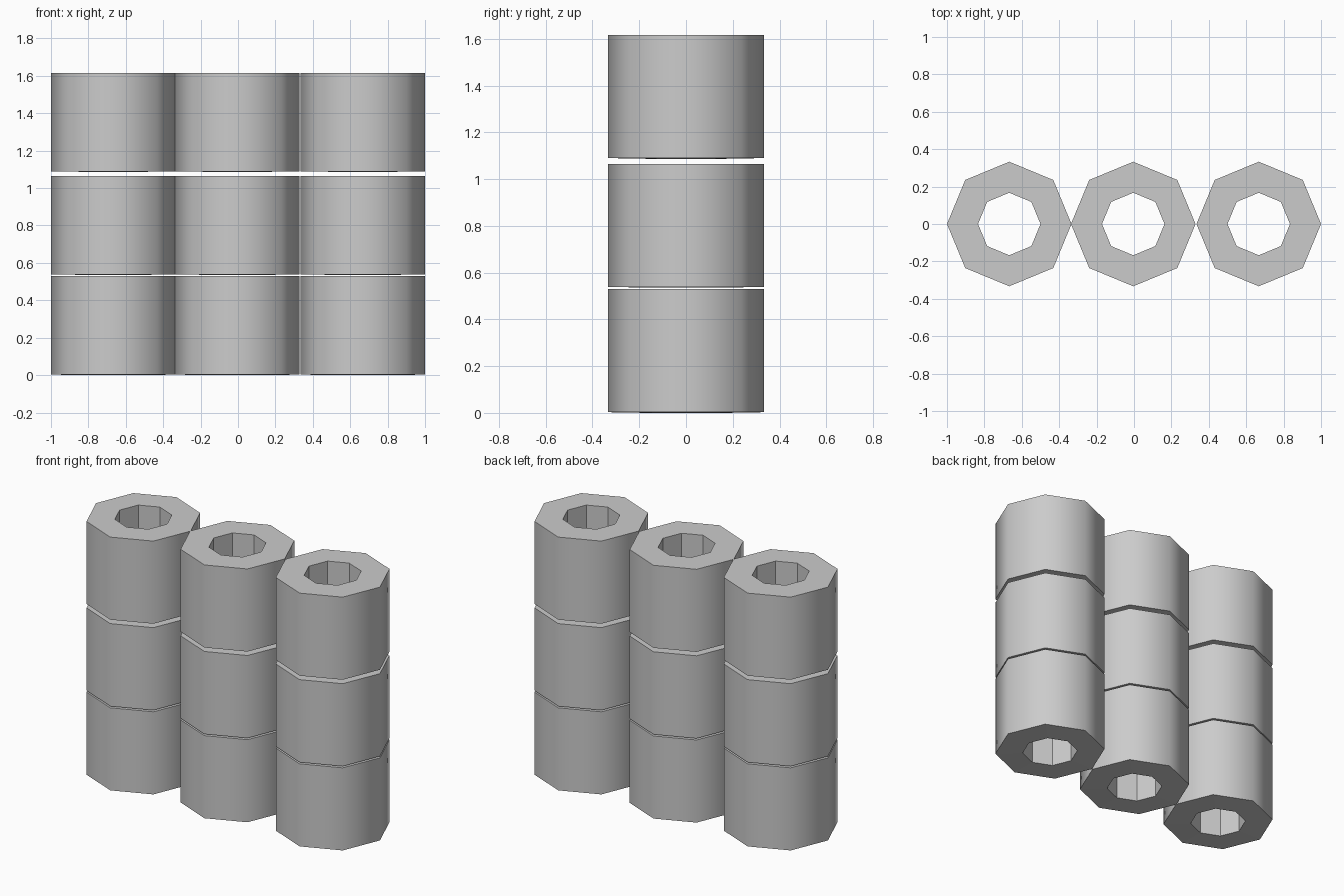
import bpy, bmesh
from math import cos, sin, tau

old = bpy.data.objects.get("Cube")
if old:
    bpy.data.objects.remove(old, do_unlink=True)

SIDES = 8
OUTER, INNER = 0.333, 0.167
HEIGHT, LIP = 0.529, 0.003
COLUMNS = {"right": -0.667, "middle": -0.004, "left": 0.667}
TIERS = {"bottom": 0.0, "centre": 0.536, "top": 1.087}

grey = bpy.data.materials.new("plain grey")
grey.use_nodes = True
colour = (0.6, 0.6, 0.6, 1)
grey.diffuse_color = colour
grey.node_tree.nodes["Principled BSDF"].inputs["Base Color"].default_value = colour


def ring_mesh():
    """Octagonal tube: smooth outer wall, flat bore and flat ends."""
    bm = bmesh.new()
    # Profile runs up the outside, in across the top and down the bore
    profile = [(OUTER, LIP), (OUTER, HEIGHT), (INNER, HEIGHT), (INNER, 0)]
    rows = [[bm.verts.new((r * cos(tau * i / SIDES), r * sin(tau * i / SIDES), z))
             for i in range(SIDES)] for r, z in profile]
    for k, row in enumerate(rows):
        above = rows[(k + 1) % len(rows)]
        for i in range(SIDES):
            j = (i + 1) % SIDES
            face = bm.faces.new((row[i], row[j], above[j], above[i]))
            face.smooth = k == 0
    # Crisp rims around the rounded outer wall
    for edge in bm.edges:
        edge.smooth = all(f.smooth for f in edge.link_faces)
    bmesh.ops.recalc_face_normals(bm, faces=bm.faces)
    mesh = bpy.data.meshes.new("octagonal_ring")
    bm.to_mesh(mesh)
    bm.free()
    mesh.materials.append(grey)
    return mesh


# Three columns of three stacked rings
ring = ring_mesh()
for column, x in COLUMNS.items():
    for tier, z in TIERS.items():
        part = bpy.data.objects.new(f"{tier}_{column}_ring", ring)
        part.location = (x, 0, z)
        bpy.context.collection.objects.link(part)
